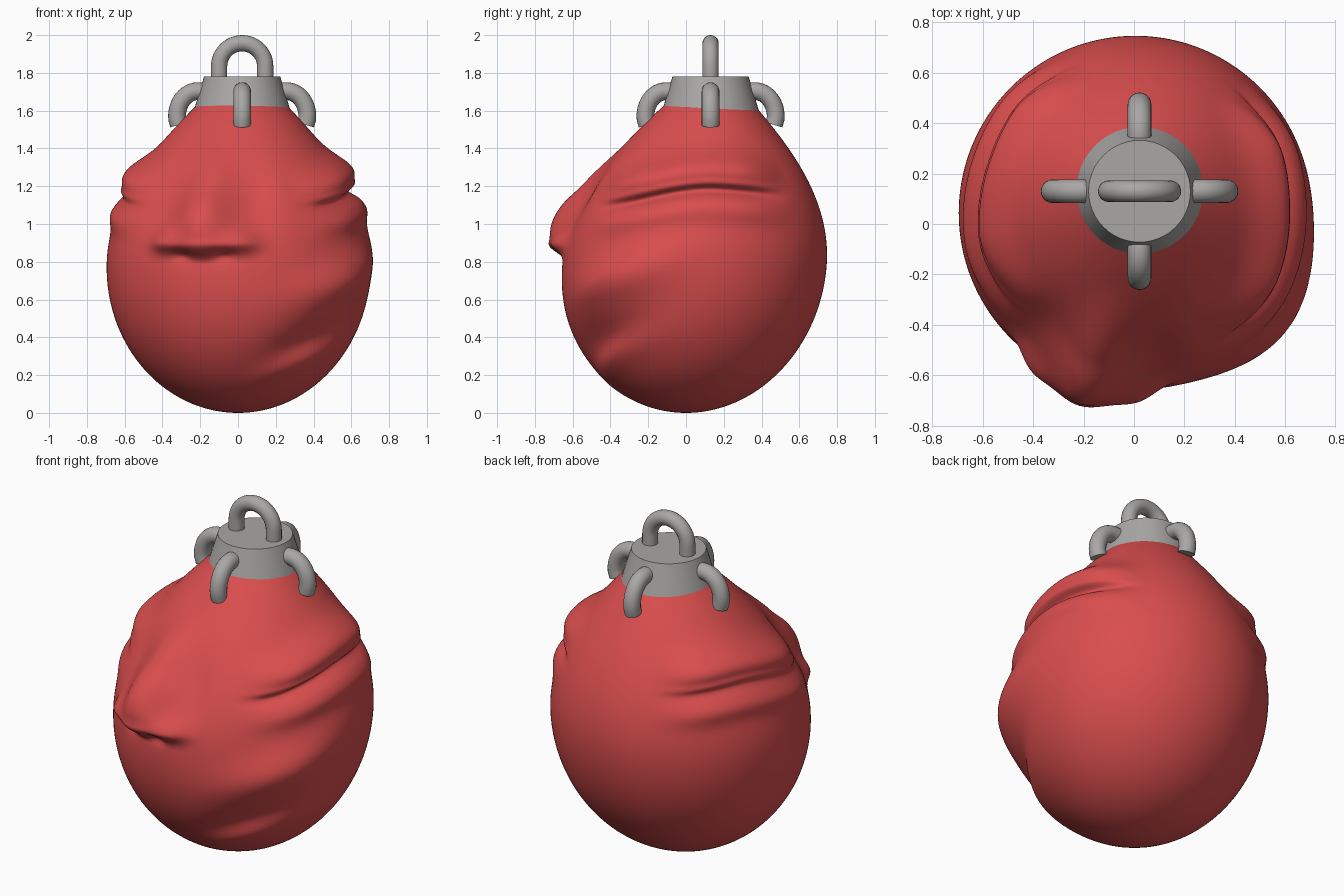
import bpy, bmesh, math
from mathutils import Vector

if "Cube" in bpy.data.objects:
    bpy.data.objects.remove(bpy.data.objects["Cube"])


def material(name, rgb):
    m = bpy.data.materials.new(name)
    m.diffuse_color = (*rgb, 1)
    m.use_nodes = True
    m.node_tree.nodes["Principled BSDF"].inputs["Base Color"].default_value = m.diffuse_color
    return m


RED = material("red", (0.70, 0.075, 0.075))
GREY = material("warm grey", (0.40, 0.39, 0.38))


def finish(name, bm, mat, angle=None):
    bmesh.ops.recalc_face_normals(bm, faces=bm.faces)
    me = bpy.data.meshes.new(name)
    bm.to_mesh(me)
    bm.free()
    ob = bpy.data.objects.new(name, me)
    bpy.context.collection.objects.link(ob)
    me.materials.append(mat)
    bpy.context.view_layer.objects.active = ob
    ob.select_set(True)
    bpy.ops.object.shade_smooth_by_angle(angle=math.radians(angle or 40))
    ob.select_set(False)
    return ob


# ---- face relief: azimuth t in degrees (0 = front, + = right), height z
def g(v, c, w):
    return math.exp(-((v - c) / w) ** 2)


def step(a, b, v):
    k = min(1, max(0, (v - a) / (b - a)))
    return k * k * (3 - 2 * k)


def plateau(v, a, b, soft):
    return step(a - soft, a + soft, v) * (1 - step(b - soft, b + soft, v))


def eye(t, z, slit):
    # t = 0 at the centre of the eye, negative toward the nose
    zc = 1.18 - 0.09 * step(10, -50, t) - 0.03 * step(10, 55, t)
    span = plateau(t, -40, 42, 18)
    brow = 0.075 * g(z, zc + 0.12, 0.085)
    lid = 0.035 * g(z, zc - 0.09, 0.07)
    fold = -slit * g(z, zc, 0.028) + 0.012 * g(z, zc + 0.035, 0.02)
    return span * (brow + lid + fold)


def nose(t, z):
    d = t + 16
    under = step(0.79, 0.90, z)
    tip = 0.115 * g(d, 0, 13) * under * (1 - step(0.95, 1.22, z))
    ridge = 0.085 * g(d, 0, 10) * step(0.9, 1.15, z) * (1 - step(1.12, 1.5, z))
    wings = sum(0.05 * g(d, s * 17, 8) * g(z, 0.90, 0.07) for s in (-1, 1)) * under
    nostrils = sum(-0.03 * g(d, s * 9, 4.5) * g(z, 0.835, 0.03) for s in (-1, 1))
    sockets = sum(-0.022 * g(d, s * 24, 9) * g(z, 1.14, 0.16) for s in (-1, 1))
    return tip + ridge + wings + nostrils + sockets


def mouth(t, z):
    k = 0.0035 * (t - 45)
    lip = 0.062 * g(t, 52, 26) * g(z, 0.68 + k, 0.13)
    dip = -0.035 * g(t, 40, 25) * g(z, 0.41 + k, 0.09)
    chin = 0.02 * g(t, 35, 24) * g(z, 0.29 + k, 0.07)
    return lip + dip + chin


def body_point(t, z):
    if z < 0.78:
        r = 0.70 * math.sqrt(max(0, 1 - ((0.78 - z) / 0.78) ** 2))
    else:
        r = 0.70 * (1 - ((z - 0.78) / 1.1) ** 2) ** 1.19
    r += nose(t, z) + mouth(t, z) + eye(t - 84, z, 0.04) + eye(-t - 102, z, 0.008)
    a = math.radians(t)
    return Vector((0.0075 * z * z + r * math.sin(a),
                   0.04 * z + 0.022 * z * z - r * math.cos(a), z))


# ---- egg-shaped body, swept in rings
N = 224
levels = [0.78 - 0.78 * math.cos(math.pi / 2 * i / 45) for i in range(1, 46)]
levels += [0.78 + 0.86 * i / 90 for i in range(1, 91)]
bm = bmesh.new()
rings = [[bm.verts.new(body_point(-180 + 360 * j / N, z)) for j in range(N)] for z in levels]
for lo, hi in zip(rings, rings[1:]):
    for j in range(N):
        k = (j + 1) % N
        bm.faces.new((lo[j], lo[k], hi[k], hi[j]))
pole = bm.verts.new((0, 0, 0))
for j in range(N):
    bm.faces.new((pole, rings[0][(j + 1) % N], rings[0][j]))
bm.faces.new(rings[-1])
finish("egg_body", bm, RED, 80)

# ---- tapered cap
CX, CY = 0.022, 0.13
bm = bmesh.new()
bmesh.ops.create_cone(bm, cap_ends=True, segments=48, radius1=0.256, radius2=0.202, depth=0.18)
bmesh.ops.translate(bm, verts=bm.verts, vec=(CX, CY, 1.69))
finish("cap", bm, GREY)


def tube(name, points, radius, sides=20):
    # sweep a circle along a planar path lying in a vertical plane
    bm = bmesh.new()
    side = None
    rows = []
    for i, p in enumerate(points):
        d = (points[min(i + 1, len(points) - 1)] - points[max(i - 1, 0)]).normalized()
        if side is None:
            flat = points[-1] - points[0]
            side = Vector((flat.x, flat.y, 0)).normalized().cross(Vector((0, 0, 1)))
        up = side.cross(d)
        rows.append([bm.verts.new(p + radius * (math.cos(a) * side + math.sin(a) * up))
                     for a in (2 * math.pi * j / sides for j in range(sides))])
    for lo, hi in zip(rows, rows[1:]):
        for j in range(sides):
            k = (j + 1) % sides
            bm.faces.new((lo[j], lo[k], hi[k], hi[j]))
    bm.faces.new(rows[0])
    bm.faces.new(rows[-1])
    return finish(name, bm, GREY)


# ---- hanging loop on top
arch = [Vector((CX - 0.122, CY, 1.74))]
arch += [Vector((CX - 0.122 * math.cos(a), CY, 1.835 + 0.122 * math.sin(a)))
         for a in (math.pi * i / 24 for i in range(25))]
arch.append(Vector((CX + 0.122, CY, 1.74)))
tube("top_loop", arch, 0.043)

# ---- four hooks around the cap: quarter arcs from cap to body
for i, name in enumerate(("right", "back", "left", "front")):
    a = i * math.pi / 2
    prof = [(0.17, 1.69), (0.215, 1.703)]
    prof += [(0.235 + 0.11 * math.sin(b), 1.57 + 0.133 * math.cos(b))
             for b in (math.radians(8 * k) for k in range(13))]
    prof.append((0.335, 1.525))
    tube(name + "_hook", [Vector((CX + r * math.cos(a), CY + r * math.sin(a), z)) for r, z in prof], 0.047)
